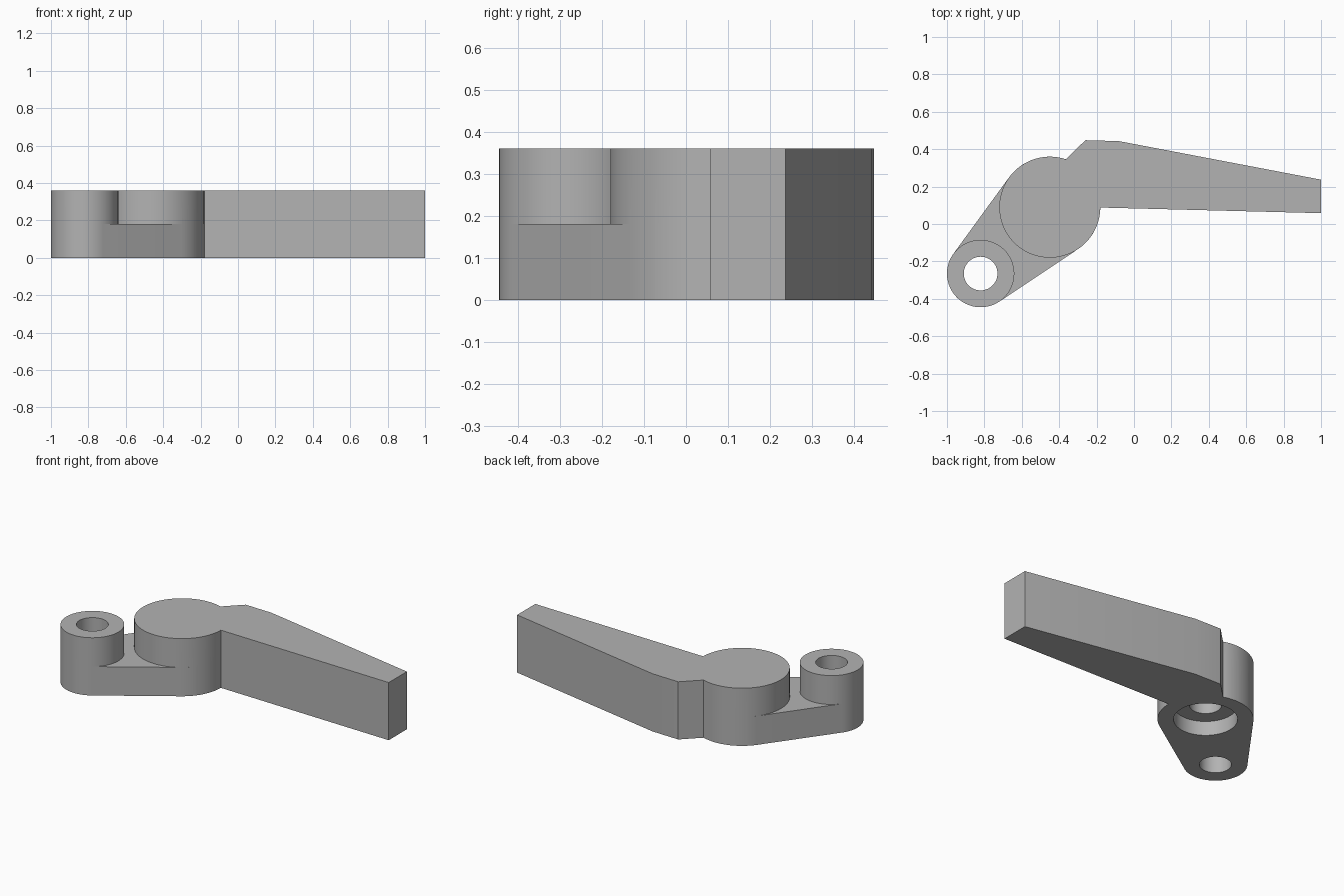
import bpy, bmesh, math
from mathutils import Vector

cube = bpy.data.objects.get("Cube")
if cube:
    bpy.data.objects.remove(cube, do_unlink=True)

HEIGHT, WEB_HEIGHT = 0.36, 0.18
HUB, HUB_R = Vector((-0.45, 0.09)), 0.27
EYE, EYE_R = Vector((-0.82, -0.265)), 0.18

metal = bpy.data.materials.new("plain grey")
metal.use_nodes = True
grey = (0.45, 0.45, 0.45, 1)
metal.diffuse_color = grey
metal.node_tree.nodes["Principled BSDF"].inputs["Base Color"].default_value = grey


def arc(centre, radius, start, end, steps):
    """Points along an arc, counter-clockwise, both ends included."""
    return [centre + radius * Vector((math.cos(a), math.sin(a)))
            for a in (start + (end - start) * i / steps for i in range(steps + 1))]


def prism(name, outline, z0, z1):
    """Extrude a closed outline between two heights."""
    bm = bmesh.new()
    face = bm.faces.new([bm.verts.new((p[0], p[1], z0)) for p in outline])
    top = bmesh.ops.extrude_face_region(bm, geom=[face])["geom"]
    bmesh.ops.translate(bm, vec=(0, 0, z1 - z0),
                        verts=[v for v in top if isinstance(v, bmesh.types.BMVert)])
    bmesh.ops.recalc_face_normals(bm, faces=bm.faces)
    mesh = bpy.data.meshes.new(name)
    bm.to_mesh(mesh)
    bm.free()
    mesh.materials.append(metal)
    obj = bpy.data.objects.new(name, mesh)
    bpy.context.collection.objects.link(obj)
    return obj


def disc(name, centre, radius, z0, z1):
    return prism(name, arc(centre, radius, 0, math.tau, 96)[:-1], z0, z1)


def combine(target, tool, operation):
    """Apply a boolean and remove the tool."""
    tool.hide_render = True
    mod = target.modifiers.new(operation, "BOOLEAN")
    mod.operation, mod.object, mod.solver = operation, tool, "EXACT"
    bpy.context.view_layer.objects.active = target
    bpy.ops.object.modifier_apply(modifier=mod.name)
    bpy.data.objects.remove(tool, do_unlink=True)


# Hub with the tapering arm
lever = disc("lever_body", HUB, HUB_R, 0, HEIGHT)
arm = prism("arm", [HUB, (-0.18, 0.088), (1, 0.058), (1, 0.237), (-0.08, 0.443),
                    (-0.26, 0.448), (-0.364, 0.346)], 0, HEIGHT)
combine(lever, arm, "UNION")

# Low web wrapping tangentially around hub and eye
axis = HUB - EYE
heading = math.atan2(axis.y, axis.x)
spread = math.pi / 2 + math.asin((HUB_R - EYE_R) / axis.length)
web = prism("web", arc(HUB, HUB_R, heading - spread, heading + spread, 64)
            + arc(EYE, EYE_R, heading + spread, heading - spread + math.tau, 48),
            0, WEB_HEIGHT)
combine(lever, web, "UNION")

# Raised eye at the end of the web
combine(lever, disc("eye", EYE, EYE_R, 0, HEIGHT), "UNION")

# Through hole in the eye, stepped blind bore under the hub
for centre, radius, z0, z1 in ((EYE, 0.09, -0.1, 0.5),
                               (HUB, 0.18, -0.1, 0.09),
                               (HUB, 0.09, -0.1, 0.27)):
    combine(lever, disc("bore_cutter", centre, radius, z0, z1), "DIFFERENCE")

# Smooth round walls, sharp edges
bpy.ops.object.select_all(action="DESELECT")
lever.select_set(True)
bpy.context.view_layer.objects.active = lever
bpy.ops.object.shade_smooth_by_angle(angle=math.radians(25))
